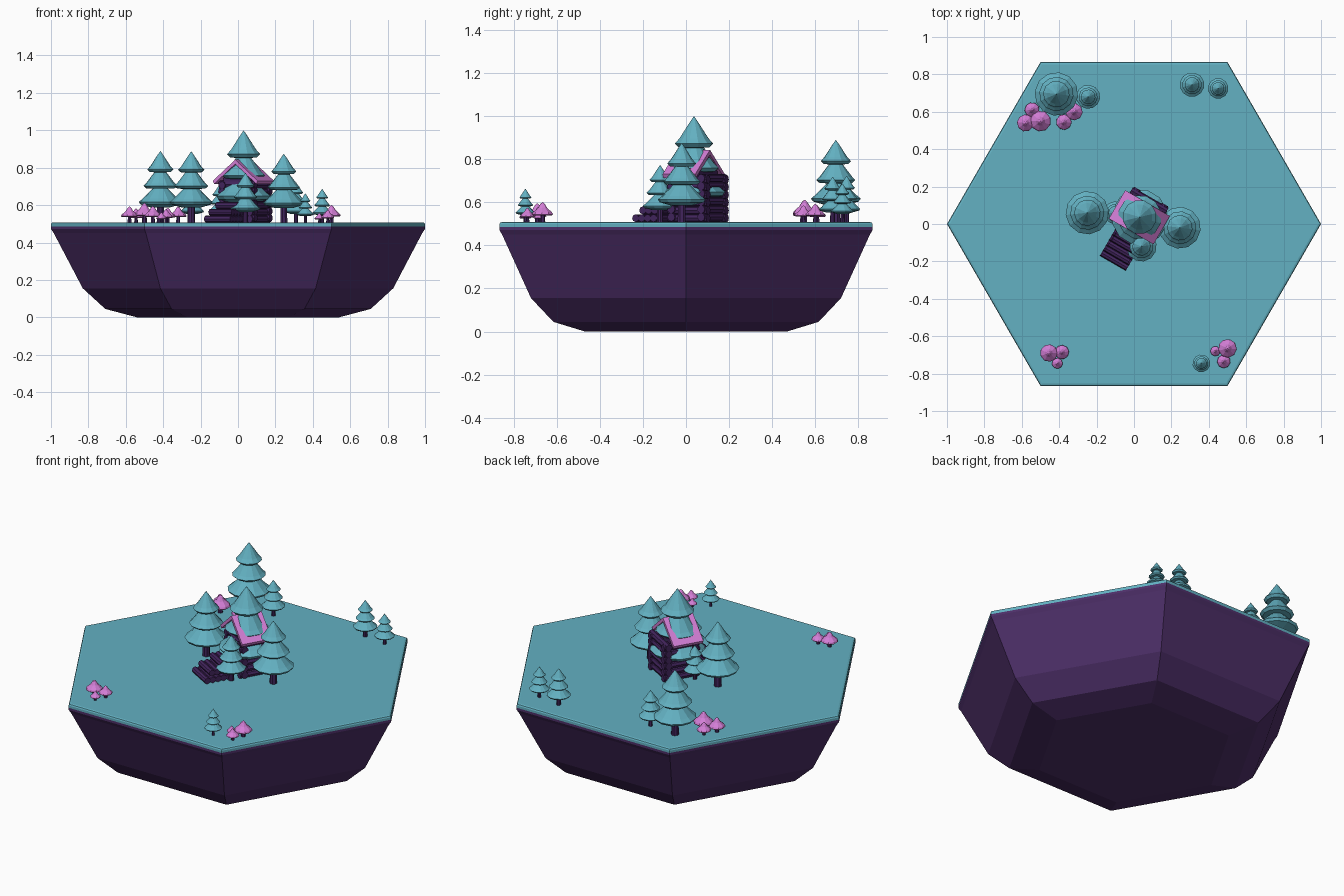
import bpy, bmesh, math, random
from mathutils import Matrix, Vector

if "Cube" in bpy.data.objects:
    bpy.data.objects.remove(bpy.data.objects["Cube"])

random.seed(4)
GROUND = 0.508


def material(name, rgb):
    m = bpy.data.materials.new(name)
    m.diffuse_color = (*rgb, 1)
    m.use_nodes = True
    m.node_tree.nodes["Principled BSDF"].inputs["Base Color"].default_value = m.diffuse_color
    return m


TEAL = material("teal", (0.125, 0.44, 0.54))
EARTH = material("earth purple", (0.075, 0.028, 0.14))
WOOD = material("dark wood", (0.055, 0.018, 0.11))
PINK = material("pink", (0.66, 0.21, 0.68))


def finish(name, bm, mat, matrix=None):
    bmesh.ops.recalc_face_normals(bm, faces=bm.faces)
    mesh = bpy.data.meshes.new(name)
    bm.to_mesh(mesh)
    bm.free()
    mesh.materials.append(mat)
    ob = bpy.data.objects.new(name, mesh)
    if matrix:
        ob.matrix_world = matrix
    bpy.context.collection.objects.link(ob)
    return ob


def lathe(name, profile, sides, mat, loc=(0, 0, 0), scale=1, turn=0):
    """Flat-faced solid of revolution from (radius, height) points, bottom to top."""
    bm = bmesh.new()
    rings = []
    for r, z in profile:
        if r == 0:
            rings.append([bm.verts.new((0, 0, z))] * sides)
        else:
            rings.append([bm.verts.new((r * math.cos(2 * math.pi * i / sides),
                                        r * math.sin(2 * math.pi * i / sides), z))
                          for i in range(sides)])
    for a, b in zip(rings, rings[1:]):
        for i in range(sides):
            j = (i + 1) % sides
            bm.faces.new(list(dict.fromkeys((a[i], a[j], b[j], b[i]))))
    if profile[0][0]:
        bm.faces.new(rings[0][::-1])
    if profile[-1][0]:
        bm.faces.new(rings[-1])
    mx = Matrix.Translation(loc) @ Matrix.Rotation(turn, 4, 'Z') @ Matrix.Scale(scale, 4)
    return finish(name, bm, mat, mx)


# Hexagonal island: earth bowl and grass slab
lathe("island_earth", [(0.54, 0), (0.71, 0.045), (0.83, 0.155), (0.985, 0.45),
                       (1, 0.472), (1, 0.485)], 6, EARTH)
lathe("island_grass", [(1, 0.485), (1, 0.498), (0.996, 0.505), (0.985, GROUND)], 6, TEAL)

# Conifers: trunk plus three flared tiers, unit height
TRUNK = [(0.055, 0), (0.05, 0.3)]
FOLIAGE = [(0.14, 0.21), (0.28, 0.25), (0.305, 0.285), (0.25, 0.33), (0.11, 0.47),
           (0.2, 0.475), (0.24, 0.51), (0.2, 0.55), (0.085, 0.70),
           (0.15, 0.705), (0.185, 0.74), (0.14, 0.79), (0.055, 0.92), (0, 1)]
TREES = [(0.03, 0.037, 0.492), (-0.25, 0.06, 0.38), (0.245, -0.02, 0.367),
         (0.04, -0.12, 0.265), (-0.10, 0.06, 0.2), (-0.415, 0.695, 0.382),
         (-0.245, 0.68, 0.21), (0.31, 0.745, 0.215), (0.45, 0.725, 0.18),
         (0.36, -0.745, 0.155)]
for x, y, h in TREES:
    t = random.random()
    lathe("tree_trunk", TRUNK, 8, WOOD, (x, y, GROUND), h, t)
    lathe("tree_foliage", FOLIAGE, 12, TEAL, (x, y, GROUND), h, t)

# Mushrooms: stem and pointed cap, unit cap radius
MUSHROOMS = [(-0.545, 0.61, 0.04), (-0.58, 0.54, 0.046), (-0.5, 0.55, 0.056),
             (-0.375, 0.545, 0.042), (-0.32, 0.6, 0.046), (-0.455, -0.69, 0.047),
             (-0.385, -0.685, 0.038), (-0.41, -0.745, 0.029), (0.5, -0.665, 0.05),
             (0.435, -0.68, 0.027), (0.48, -0.735, 0.036)]
for x, y, r in MUSHROOMS:
    t = random.random() * 6
    lathe("mushroom_stem", [(0.25, 0), (0.18, 0.9)], 6, WOOD, (x, y, GROUND), r, t)
    lathe("mushroom_cap", [(0, 0.75), (0.85, 0.6), (1, 0.72), (0.9, 0.9),
                           (0.45, 1.3), (0.2, 1.7), (0, 1.85)], 9, PINK,
          (x, y, GROUND), r, t)

# Cabin frame: local x across the gable, local y from front to back
CABIN = Matrix.Translation((-0.015, -0.04, GROUND)) @ Matrix.Rotation(math.radians(-30), 4, 'Z')


def logs(name, spans, radius):
    """Octagonal logs between pairs of local points."""
    bm = bmesh.new()
    for a, b in spans:
        a, b = Vector(a), Vector(b)
        d = b - a
        m = Matrix.Translation((a + b) / 2) @ d.to_track_quat('Z', 'Y').to_matrix().to_4x4()
        bmesh.ops.create_cone(bm, cap_ends=True, segments=8, radius1=radius, radius2=radius,
                              depth=d.length, matrix=m)
    return finish(name, bm, WOOD, CABIN)


# Log walls with crossing ends
spans = []
for i in range(6):
    z = 0.018 + 0.036 * i
    for s in (-1, 1):
        spans.append(((s * 0.085, 0.005, z), (s * 0.085, 0.215, z)))
    for y in (0.03, 0.19):
        spans.append(((-0.11, y, z + 0.005), (0.11, y, z + 0.005)))
logs("cabin_log_walls", spans, 0.02)

# Log steps in front of the door, rising towards the cabin
spans = []
for layer, (count, half) in enumerate([(5, 0.08), (4, 0.07), (2, 0.066)]):
    for i in range(count):
        y = -0.05 - 0.032 * i
        z = 0.018 + 0.036 * layer
        spans.append(((-half, y, z), (half, y, z)))
logs("cabin_steps", spans, 0.018)


def prism(name, outline, y0, y1, mat):
    """Extrude an x-z outline along the cabin's depth."""
    bm = bmesh.new()
    f = bm.faces.new([bm.verts.new((x, y0, z)) for x, z in outline])
    ext = bmesh.ops.extrude_face_region(bm, geom=[f])
    bmesh.ops.translate(bm, vec=(0, y1 - y0, 0),
                        verts=[v for v in ext["geom"] if isinstance(v, bmesh.types.BMVert)])
    return finish(name, bm, mat, CABIN)


# Gable filling and pitched roof
prism("cabin_gable", [(-0.085, 0.2), (0.085, 0.2), (0.085, 0.235), (0, 0.308), (-0.085, 0.235)],
      0.02, 0.165, WOOD)
prism("cabin_roof", [(-0.13, 0.205), (0, 0.312), (0.13, 0.205), (0.138, 0.222),
                     (0, 0.335), (-0.138, 0.222)], 0, 0.175, PINK)
